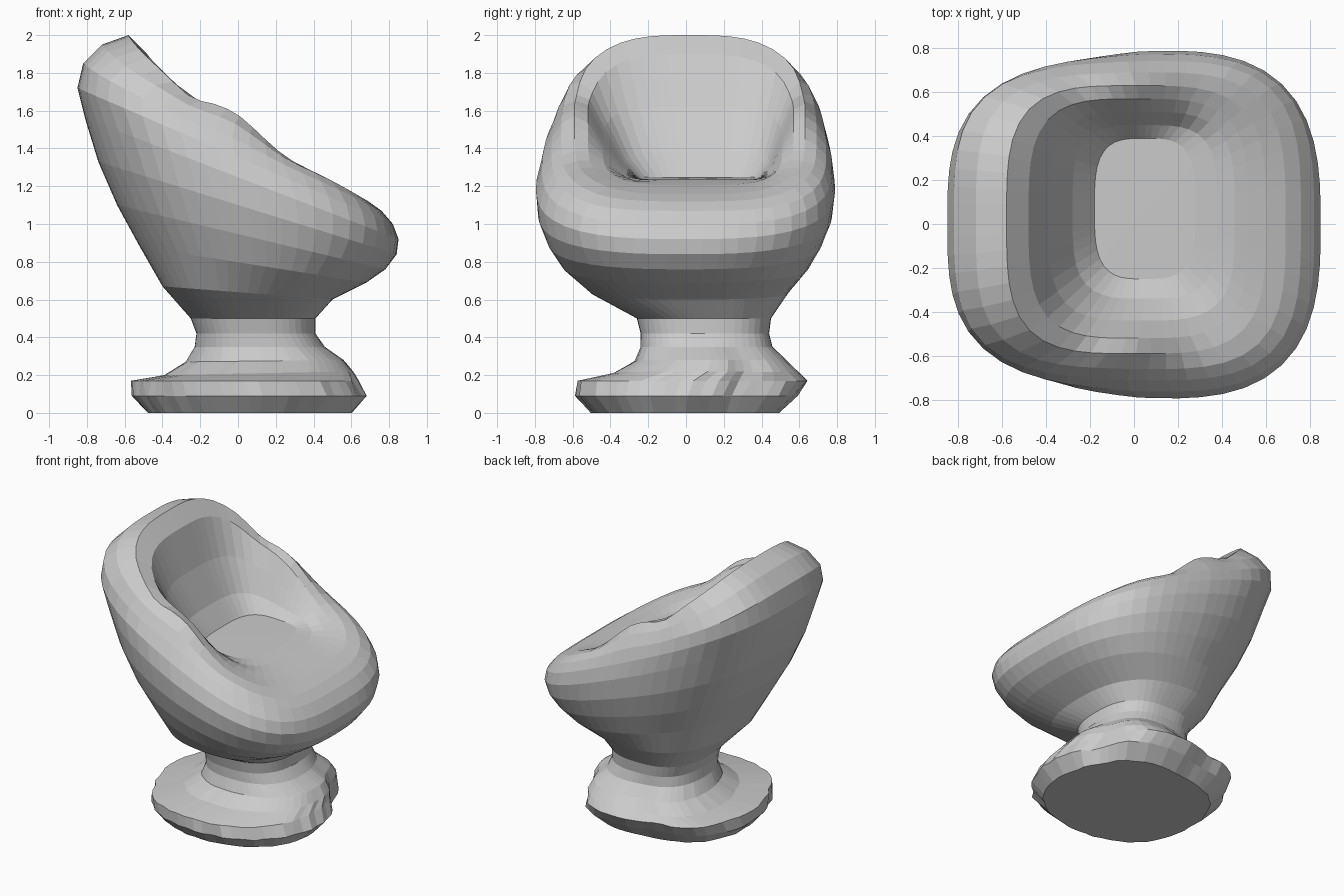
import bpy, bmesh, math, random

if "Cube" in bpy.data.objects:
    bpy.data.objects.remove(bpy.data.objects["Cube"])

random.seed(4)
SEGS = 56


def ring(bm, xb, zb, xf, zf, y0, y1, power, dip=0.0, sag=0.0, flare=0.0, crown=0.0, lobe=0.0, jitter=0.0):
    """Tilted rounded-square loop from back point (xb, zb) to front point (xf, zf)."""
    verts = []
    for i in range(SEGS):
        a = 2 * math.pi * i / SEGS
        c, s = math.cos(a), math.sin(a)
        r = (abs(c) ** power + abs(s) ** power) ** (-1 / power)
        # notches between the lobes of the foot
        for mid, width, depth in ((0.5, 0.3, 0.9), (1.9, 0.3, 0.7), (3.6, 0.3, 0.3)):
            d = (a - mid + math.pi) % (2 * math.pi) - math.pi
            r *= 1 - lobe * depth * math.exp(-(d / width) ** 2)
        r *= 1 + random.uniform(-jitter, jitter)
        u, v = r * c, r * s
        x = (xb + xf) / 2 + u * (xf - xb) / 2
        y = (y0 + y1) / 2 + v * (y1 - y0) / 2 * (1 + flare * (u - abs(u) * 0.5))
        z = (zb + zf) / 2 + u * (zf - zb) / 2
        # dips along the armrest line, and a rounded top to the backrest
        z -= dip * math.exp(-((x + 0.25) / 0.12) ** 2)
        z -= sag * math.exp(-((x - 0.25) / 0.18) ** 2)
        z -= crown * abs(v) ** 3 * max(0, -u)
        verts.append(bm.verts.new((x, y, z)))
    return verts


def loft(name, rings, start_cap=False, centre=None):
    bm = bmesh.new()
    loops = [ring(bm, *r[0], **r[1]) for r in rings]
    for lo, hi in zip(loops, loops[1:]):
        for i in range(SEGS):
            j = (i + 1) % SEGS
            bm.faces.new((lo[i], lo[j], hi[j], hi[i]))
    if start_cap:
        bm.faces.new(loops[0][::-1])
    if centre:
        tip = bm.verts.new(centre)
        for i in range(SEGS):
            bm.faces.new((loops[-1][i], loops[-1][(i + 1) % SEGS], tip))
    mesh = bpy.data.meshes.new(name)
    bm.to_mesh(mesh)
    bm.free()
    obj = bpy.data.objects.new(name, mesh)
    bpy.context.collection.objects.link(obj)
    return obj


# Bucket seat: outer shell upward, over the rolled rim, down the inside to the cushion
NECK = ((-.22, .42, .41, .42, -.24, .44, 2.6), {})
fl = dict(flare=.08)
seat = [
    NECK,
    ((-.25, .50, .41, .50, -.26, .45, 2.6), {}),
    ((-.40, .67, .50, .60, -.50, .54, 2.5), {}),
    ((-.52, .88, .68, .69, -.65, .65, 2.5), fl),
    ((-.64, 1.10, .78, .76, -.73, .72, 2.6), fl),
    ((-.74, 1.33, .84, .84, -.78, .77, 2.7), fl),
    ((-.81, 1.56, .85, .92, -.79, .785, 2.9), fl),
    ((-.85, 1.72, .82, 1.00, -.76, .77, 3.2), dict(flare=.06)),
    ((-.82, 1.85, .76, 1.07, -.71, .74, 3.5), dict(flare=.04, dip=.01, sag=.01, crown=.05)),
    ((-.72, 1.95, .69, 1.12, -.66, .69, 3.6), dict(flare=.02, dip=.02, sag=.03, crown=.09)),
    ((-.58, 2.00, .60, 1.16, -.59, .63, 3.6), dict(dip=.05, sag=.05, crown=.1)),
    ((-.48, 1.90, .52, 1.19, -.52, .57, 3.6), dict(dip=.03, sag=.04, crown=.06)),
    ((-.39, 1.62, .46, 1.205, -.44, .51, 3.6), {}),
    ((-.28, 1.38, .38, 1.22, -.34, .45, 3.6), {}),
    ((-.18, 1.25, .28, 1.235, -.25, .39, 3.4), {}),
]
loft("bucket_seat", seat, centre=(.05, .06, 1.245))

# Pedestal: rough lobed foot rising into the neck
foot = [
    ((-.48, 0, .60, 0, -.50, .50, 2.3), dict(lobe=.06, jitter=.015)),
    ((-.56, .09, .68, .09, -.58, .60, 2.3), dict(lobe=.12, jitter=.02)),
    ((-.56, .17, .64, .17, -.58, .66, 2.3), dict(lobe=.14, jitter=.02)),
    ((-.39, .20, .61, .22, -.38, .61, 2.3), dict(lobe=.15, jitter=.01)),
    ((-.28, .27, .56, .28, -.27, .54, 2.4), dict(lobe=.12, jitter=.01)),
    ((-.23, .35, .46, .35, -.24, .46, 2.5), dict(lobe=.05)),
    NECK,
]
loft("pedestal_foot", foot, start_cap=True)
